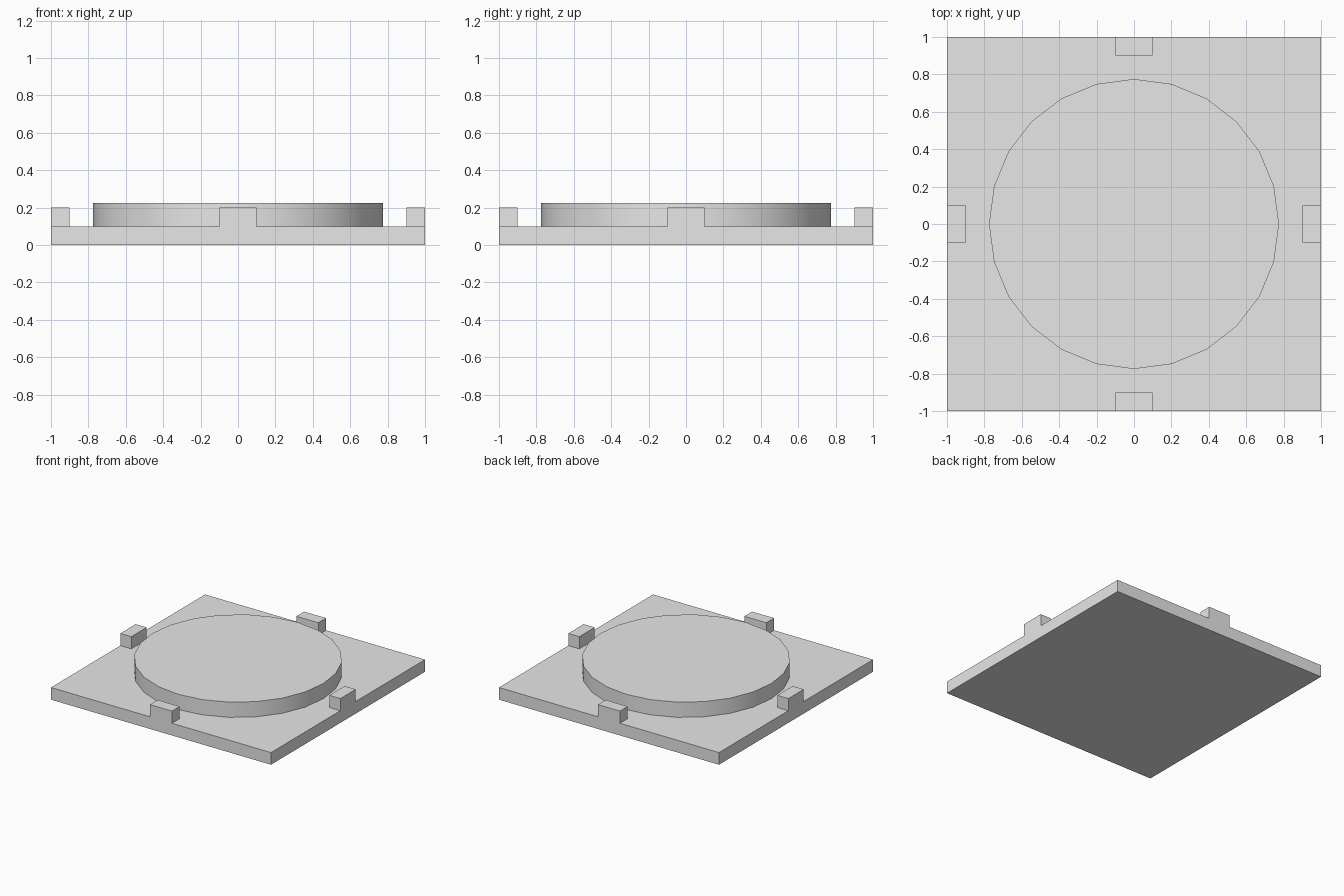
import bpy
import math

cube = bpy.data.objects.get("Cube")
if cube:
    bpy.data.objects.remove(cube, do_unlink=True)

BASE_TOP = 0.1

# One plain grey for every part
grey = bpy.data.materials.new("light grey")
grey.use_nodes = True
colour = (0.8, 0.8, 0.8, 1.0)
grey.diffuse_color = colour
grey.node_tree.nodes["Principled BSDF"].inputs["Base Color"].default_value = colour


def finish(name):
    obj = bpy.context.object
    obj.name = obj.data.name = name
    bpy.ops.object.transform_apply(location=False, rotation=True, scale=True)
    obj.data.materials.append(grey)
    return obj


def box(name, x, y, bottom, size):
    bpy.ops.mesh.primitive_cube_add(size=1, location=(x, y, bottom + size[2] / 2))
    bpy.context.object.scale = size
    return finish(name)


# Square base slab
box("base_plate", 0, 0, 0, (2, 2, BASE_TOP))

# Raised round platform, smooth around its rim
height = 0.125
bpy.ops.mesh.primitive_cylinder_add(vertices=24, radius=0.775, depth=height,
                                    location=(0, 0, BASE_TOP + height / 2))
finish("round_platform")
bpy.ops.object.shade_smooth_by_angle(angle=math.radians(30))

# Small block at the middle of each edge, flush with the slab sides
for side, (dx, dy) in {"front": (0, -1), "back": (0, 1),
                       "left": (1, 0), "right": (-1, 0)}.items():
    size = (0.1, 0.2, 0.1) if dx else (0.2, 0.1, 0.1)
    box(side + "_edge_block", dx * 0.95, dy * 0.95, BASE_TOP, size)
